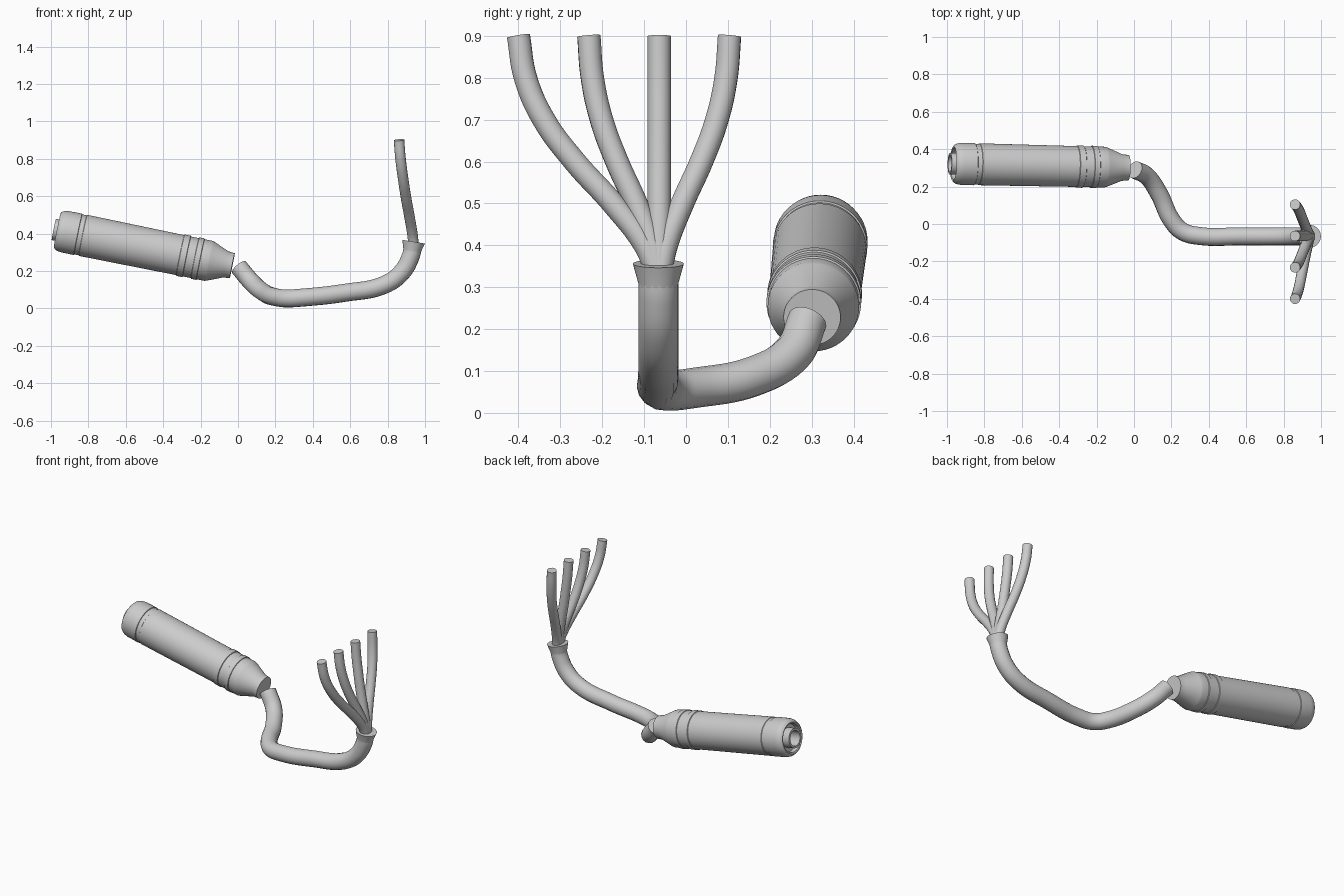
import bpy
import math
from mathutils import Vector

cube = bpy.data.objects.get("Cube")
if cube:
    bpy.data.objects.remove(cube, do_unlink=True)

steel = bpy.data.materials.new("brushed_steel")
steel.use_nodes = True
GREY = (0.6, 0.6, 0.6, 1)
steel.diffuse_color = GREY
steel.node_tree.nodes["Principled BSDF"].inputs["Base Color"].default_value = GREY


def finish(obj, angle=30):
    """Assign the material and smooth all but the sharp edges."""
    bpy.ops.object.select_all(action="DESELECT")
    obj.select_set(True)
    bpy.context.view_layer.objects.active = obj
    if obj.type == "CURVE":
        bpy.ops.object.convert(target="MESH")
        obj = bpy.context.view_layer.objects.active
    obj.data.materials.clear()
    obj.data.materials.append(steel)
    bpy.ops.object.shade_smooth_by_angle(angle=math.radians(angle))


def tube(name, points, radius):
    """Capped round tube swept along a smooth path."""
    curve = bpy.data.curves.new(name, "CURVE")
    curve.dimensions = "3D"
    curve.bevel_depth = radius
    curve.bevel_resolution = 6
    curve.resolution_u = 8
    curve.use_fill_caps = True
    spline = curve.splines.new("BEZIER")
    spline.bezier_points.add(len(points) - 1)
    for bp, p in zip(spline.bezier_points, points):
        bp.co = p
        bp.handle_left_type = bp.handle_right_type = "AUTO"
    obj = bpy.data.objects.new(name, curve)
    bpy.context.collection.objects.link(obj)
    finish(obj)


def lathe(name, profile, start, end, sides=48):
    """Revolve (distance, radius) pairs around the axis from start to end."""
    verts, faces = [], []
    for t, r in profile:
        for i in range(sides):
            a = math.tau * i / sides
            verts.append((r * math.cos(a), r * math.sin(a), t))
    for k in range(len(profile) - 1):
        for i in range(sides):
            j = (i + 1) % sides
            a, b = k * sides, (k + 1) * sides
            faces.append((a + i, a + j, b + j, b + i))
    faces.append(tuple(reversed(range(sides))))
    last = (len(profile) - 1) * sides
    faces.append(tuple(range(last, last + sides)))
    mesh = bpy.data.meshes.new(name)
    mesh.from_pydata(verts, [], faces)
    obj = bpy.data.objects.new(name, mesh)
    bpy.context.collection.objects.link(obj)
    obj.location = start
    axis = Vector(end) - Vector(start)
    obj.rotation_euler = axis.to_track_quat("Z", "Y").to_euler()
    finish(obj)


# Silencer: hollow tip, recessed rear face, banded body, cone and inlet collar
silencer = [
    (0.15, 0.045), (0.0, 0.045), (0.0, 0.058), (0.05, 0.058),
    (0.05, 0.082), (0.022, 0.084), (0.019, 0.092), (0.026, 0.102),
    (0.04, 0.109), (0.06, 0.112), (0.132, 0.113), (0.134, 0.109),
    (0.158, 0.109), (0.16, 0.112), (0.69, 0.109), (0.692, 0.113),
    (0.725, 0.113), (0.727, 0.109), (0.77, 0.109), (0.772, 0.113),
    (0.80, 0.113), (0.802, 0.109), (0.845, 0.109), (0.855, 0.106),
    (0.94, 0.071), (0.974, 0.068),
]
lathe("silencer", silencer, (-0.985, 0.323, 0.422), (-0.03, 0.301, 0.228))

# Main pipe from the silencer round to the collector
tube("main_pipe", [
    (0.005, 0.29, 0.22), (0.07, 0.255, 0.143), (0.133, 0.163, 0.088),
    (0.205, 0.015, 0.059), (0.26, -0.04, 0.053), (0.35, -0.064, 0.058),
    (0.57, -0.066, 0.083), (0.785, -0.066, 0.127), (0.875, -0.066, 0.192),
    (0.922, -0.066, 0.275), (0.936, -0.066, 0.33),
], 0.048)

# Flared collector joining the header pipes
lathe("collector", [(0, 0.047), (0.008, 0.048), (0.055, 0.061)],
      (0.93, -0.066, 0.302), (0.939, -0.066, 0.357))

# Header pipes: one path, spread sideways by a different factor each
header = [
    (0.939, 0.02, 0.34), (0.932, 0.10, 0.4), (0.915, 0.33, 0.5),
    (0.897, 0.60, 0.6), (0.882, 0.82, 0.7), (0.869, 0.95, 0.8),
    (0.861, 1.0, 0.9),
]
for n, spread in enumerate((-0.336, -0.168, 0, 0.168)):
    tube(f"header_pipe_{n + 1}",
         [(x, -0.064 + spread * f, z) for x, f, z in header], 0.028)
